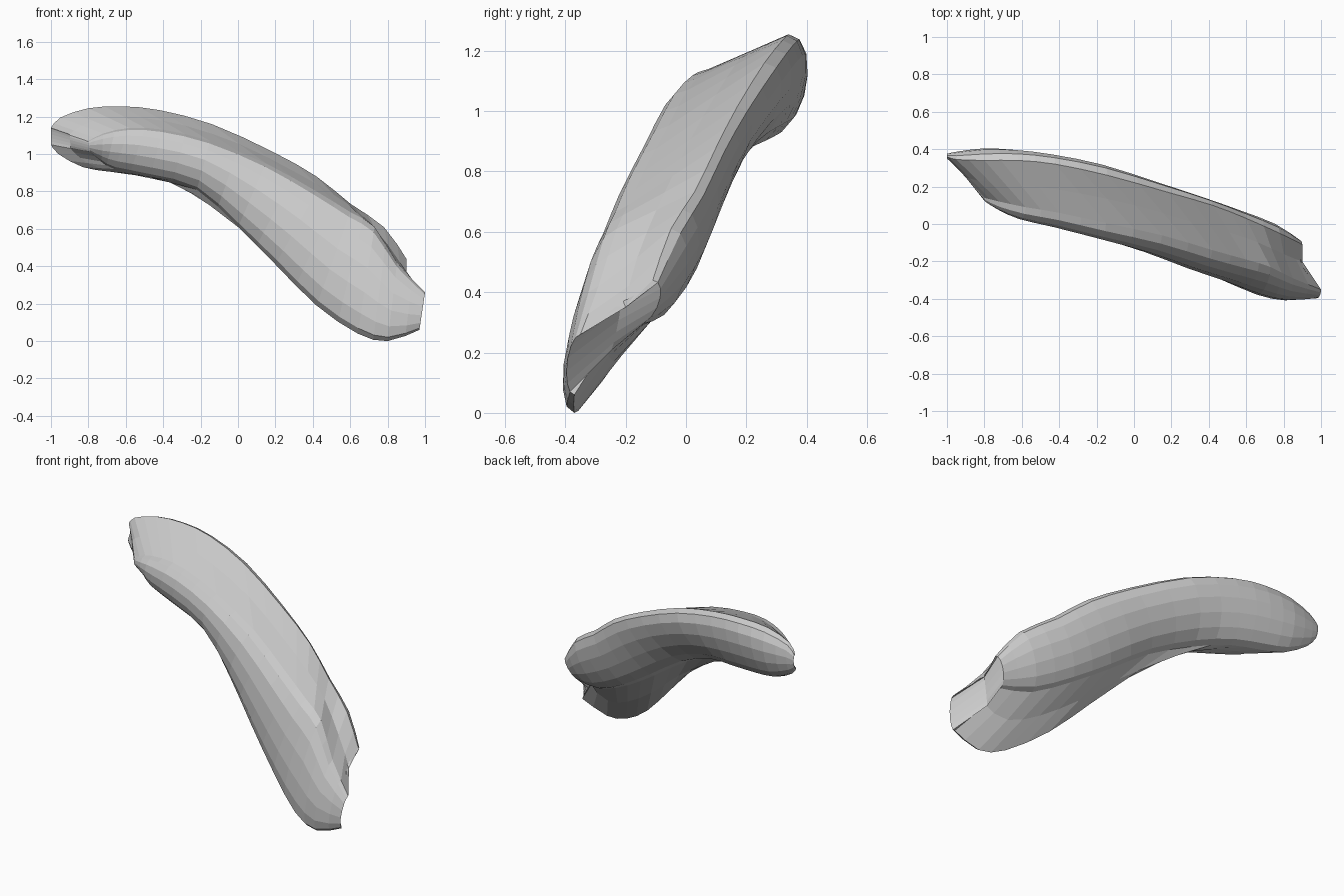
import bpy, bmesh, math
from mathutils import Vector

if "Cube" in bpy.data.objects:
    bpy.data.objects.remove(bpy.data.objects["Cube"])

# Stations of each lobe: top x, z | bottom x, z | top y, bottom y, outermost y
BACK = [
    (-1.0, 1.14, -1.0, 1.05, .36, .35, .375), (-.95, 1.195, -.96, 1.0, .345, .33, .385),
    (-.80, 1.245, -.83, .93, .34, .29, .40), (-.62, 1.255, -.68, .905, .34, .26, .39),
    (-.42, 1.235, -.50, .885, .32, .22, .36), (-.14, 1.16, -.30, .84, .26, .13, .30),
    (.18, 1.015, -.05, .73, .17, .06, .205), (.42, .88, .20, .56, .10, .02, .13),
    (.60, .735, .42, .42, .03, -.03, .07), (.78, .61, .64, .31, -.05, -.11, .0),
    (.90, .44, .82, .29, -.11, -.16, -.09)]
FRONT = [
    (-.80, 1.07, -.79, 1.01, .14, .15, .12), (-.72, 1.11, -.73, .96, .12, .18, .08),
    (-.58, 1.14, -.66, .92, .09, .15, .03), (-.40, 1.13, -.47, .88, .06, .10, -.015),
    (-.15, 1.07, -.22, .81, .005, .04, -.08), (.15, .95, .0, .61, -.06, -.04, -.155),
    (.42, .80, .20, .41, -.14, -.13, -.24), (.60, .69, .42, .19, -.19, -.22, -.305),
    (.73, .61, .64, .04, -.23, -.33, -.365), (.85, .42, .80, .0, -.29, -.37, -.398),
    (1.0, .26, .97, .06, -.35, -.37, -.395)]
ARC = 7


def refine(rows):
    """Insert a smooth in-between station after each one."""
    out = []
    n = len(rows)
    for i in range(n - 1):
        a, b, c, d = rows[max(i - 1, 0)], rows[i], rows[i + 1], rows[min(i + 2, n - 1)]
        out += [b, tuple((9 * (q + r) - p - s) / 16 for p, q, r, s in zip(a, b, c, d))]
    return out + [rows[-1]]


def half_section(row):
    """Half ellipse from the top edge, round the outside, to the bottom edge."""
    tx, tz, bx, bz, ty, by, oy = row
    top, bot = Vector((tx, ty, tz)), Vector((bx, by, bz))
    mid, half = (top + bot) / 2, (top - bot) / 2
    out = Vector((0, oy - mid.y, 0))
    arc = [math.pi * k / ARC for k in range(ARC + 1)]
    return [mid + half * math.cos(a) + out * math.sin(a) for a in arc]


bm = bmesh.new()
TOP_DIP, LOW_DIP = Vector((-.05, .03, 0)), Vector((-.06, 0, .05))


def skin(a, b):
    """Quads between two rows of vertices."""
    for k in range(len(a) - 1):
        bm.faces.new((a[k], a[k + 1], b[k + 1], b[k]))


# Each station: back half, front half, and the valley line between them
backs, fronts, tops, lows = [], [], [], []
rows = list(zip(refine(BACK), refine(FRONT)))
for i, (b, f) in enumerate(rows):
    w = (i / (len(rows) - 1)) ** 12
    pb, pf = half_section(b), half_section(f)
    backs.append([bm.verts.new(p) for p in pb])
    fronts.append([bm.verts.new(p) for p in pf])
    tops.append(bm.verts.new((pb[0] + pf[0]) / 2 + TOP_DIP * w))
    lows.append(bm.verts.new((pb[-1] + pf[-1]) / 2 + LOW_DIP * w))

# Closed skin along the body
rings = [b + [lo] + f[::-1] + [t, b[0]] for b, f, t, lo in zip(backs, fronts, tops, lows)]
for r0, r1 in zip(rings, rings[1:]):
    skin(r0, r1)

# End caps: strips from lobe to lobe, hollowed at the lower end
for i, dip in ((0, Vector()), (-1, Vector((-.055, .015, .025)))):
    b, f = backs[i], fronts[i]
    middle = [tops[i]] + [bm.verts.new((p.co + q.co) / 2 + dip)
                          for p, q in zip(b[1:-1], f[1:-1])] + [lows[i]]
    skin(b, middle)
    skin(middle, f)

bmesh.ops.recalc_face_normals(bm, faces=bm.faces)
mesh = bpy.data.meshes.new("curved_body")
bm.to_mesh(mesh)
bm.free()
body = bpy.data.objects.new("curved_body", mesh)
bpy.context.collection.objects.link(body)
